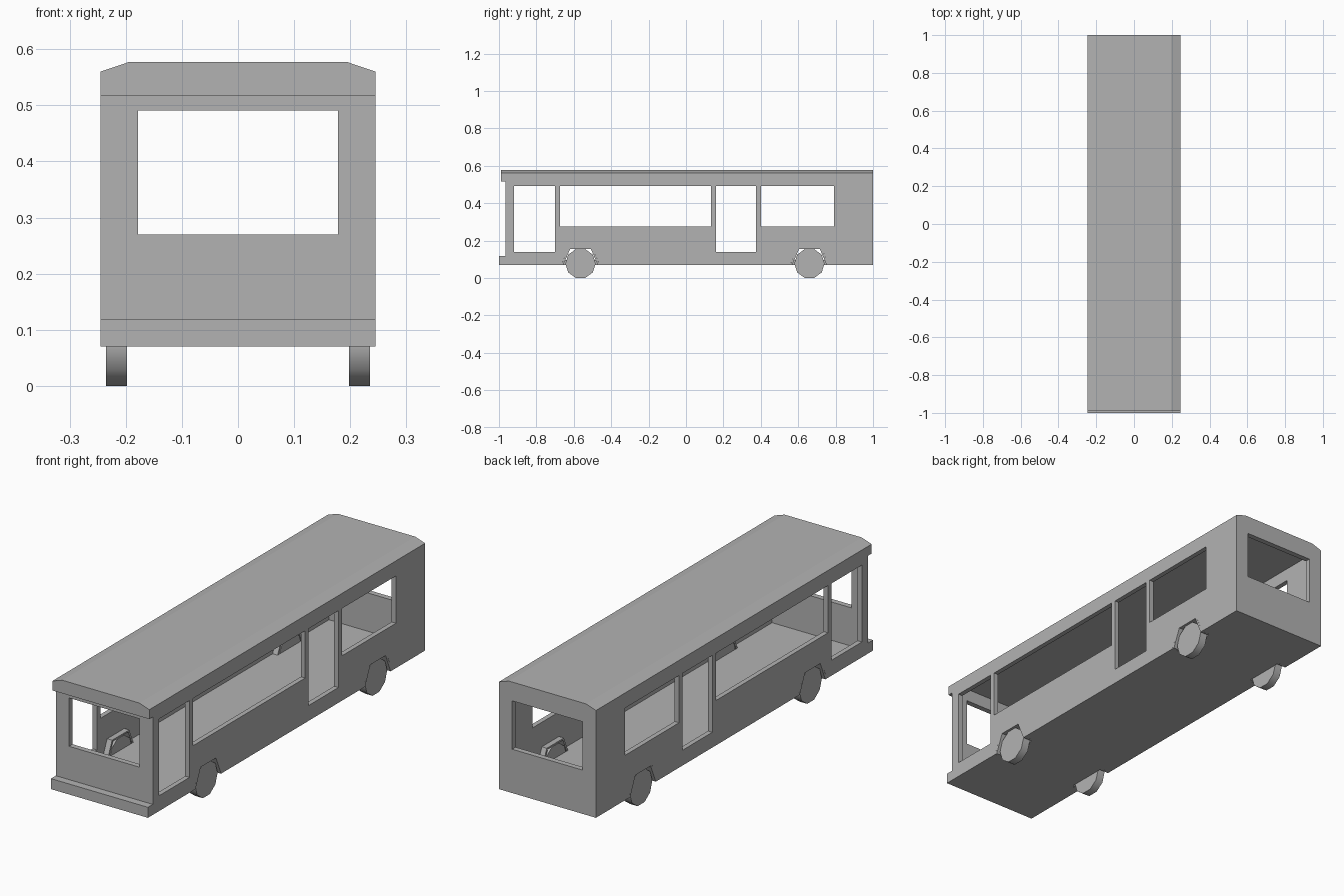
import bpy, bmesh, math
from mathutils import Vector

cube = bpy.data.objects.get("Cube")
if cube:
    bpy.data.objects.remove(cube, do_unlink=True)

grey = bpy.data.materials.new("plain_grey")
grey.use_nodes = True
grey.diffuse_color = (0.45, 0.45, 0.45, 1)
grey.node_tree.nodes["Principled BSDF"].inputs["Base Color"].default_value = (0.45, 0.45, 0.45, 1)


def prism(name, points, axis, start, end):
    """Extrude a 2D outline along x (points are y, z) or y (points are x, z)."""
    bm = bmesh.new()
    if axis == "x":
        verts = [bm.verts.new((start, a, b)) for a, b in points]
        shift = Vector((end - start, 0, 0))
    else:
        verts = [bm.verts.new((a, start, b)) for a, b in points]
        shift = Vector((0, end - start, 0))
    face = bm.faces.new(verts)
    out = bmesh.ops.extrude_face_region(bm, geom=[face], use_keep_orig=True)
    moved = [g for g in out["geom"] if isinstance(g, bmesh.types.BMVert)]
    bmesh.ops.translate(bm, verts=moved, vec=shift)
    bmesh.ops.recalc_face_normals(bm, faces=bm.faces)
    mesh = bpy.data.meshes.new(name)
    bm.to_mesh(mesh)
    bm.free()
    mesh.materials.append(grey)
    obj = bpy.data.objects.new(name, mesh)
    bpy.context.collection.objects.link(obj)
    return obj


def rect(a0, a1, b0, b1):
    return [(a0, b0), (a1, b0), (a1, b1), (a0, b1)]


def cut(target, cutter):
    mod = target.modifiers.new("cut", "BOOLEAN")
    mod.operation = "DIFFERENCE"
    mod.solver = "EXACT"
    mod.object = cutter
    bpy.context.view_layer.update()
    graph = bpy.context.evaluated_depsgraph_get()
    mesh = bpy.data.meshes.new_from_object(target.evaluated_get(graph))
    target.modifiers.clear()
    target.data = mesh
    bpy.data.objects.remove(cutter, do_unlink=True)


HALF, WELL = 0.245, 0.198
BOTTOM, TOP = 0.07, 0.577
AXLES = (-0.564, 0.66)

# Body shell: side outline with bumper and roof visor
outline = [(-1, BOTTOM), (1, BOTTOM), (1, TOP), (-0.99, TOP), (-0.99, 0.517),
           (-0.965, 0.517), (-0.965, 0.118), (-1, 0.118)]
body = prism("bus_body", outline, "x", -HALF, HALF)

# Sloped roof edges
for s in (-1, 1):
    wedge = [(s * 0.195, TOP), (s * HALF, 0.56), (s * 0.295, 0.543), (s * 0.295, 0.65), (s * 0.195, 0.65)]
    cut(body, prism("roof_wedge", wedge, "y", -1.1, 1.1))

# Hollow cabin
cut(body, prism("cabin_space", rect(-0.94, 0.975, 0.095, 0.55), "x", -0.223, 0.223))

# Windscreen and rear window
cut(body, prism("end_windows", rect(-0.178, 0.178, 0.27, 0.491), "y", -1.1, 1.1))

# Doorways and side windows, through both sides
for y0, y1, sill in ((-0.92, -0.70, 0.14), (-0.675, 0.135, 0.275),
                     (0.16, 0.375, 0.14), (0.40, 0.79, 0.275)):
    cut(body, prism("side_opening", rect(y0, y1, sill, 0.491), "x", -0.4, 0.4))

for y in AXLES:
    for s, side in ((1, "left"), (-1, "right")):
        place = ("front_" if y < 0 else "rear_") + side
        # Wheel arch opening
        hole = [(y - 0.111, 0.05), (y + 0.111, 0.05), (y + 0.062, 0.163), (y - 0.062, 0.163)]
        cut(body, prism("arch_hole", hole, "x", s * WELL, s * 0.3))
        # Thin arch lining
        lining = [(y - 0.102, BOTTOM), (y - 0.062, 0.163), (y + 0.062, 0.163), (y + 0.102, BOTTOM),
                  (y + 0.092, BOTTOM), (y + 0.055, 0.156), (y - 0.055, 0.156), (y - 0.092, BOTTOM)]
        prism(place + "_arch", lining, "x", s * WELL, s * HALF)
        # Ten-sided wheel standing on a flat
        ring = [(y + 0.081 * math.sin(math.tau * (i + 0.5) / 10),
                 0.077 - 0.081 * math.cos(math.tau * (i + 0.5) / 10)) for i in range(10)]
        wheel = prism(place + "_wheel", ring, "x", s * WELL, s * 0.235)
        bpy.ops.object.select_all(action="DESELECT")
        wheel.select_set(True)
        bpy.context.view_layer.objects.active = wheel
        bpy.ops.object.shade_smooth_by_angle(angle=math.radians(40))
